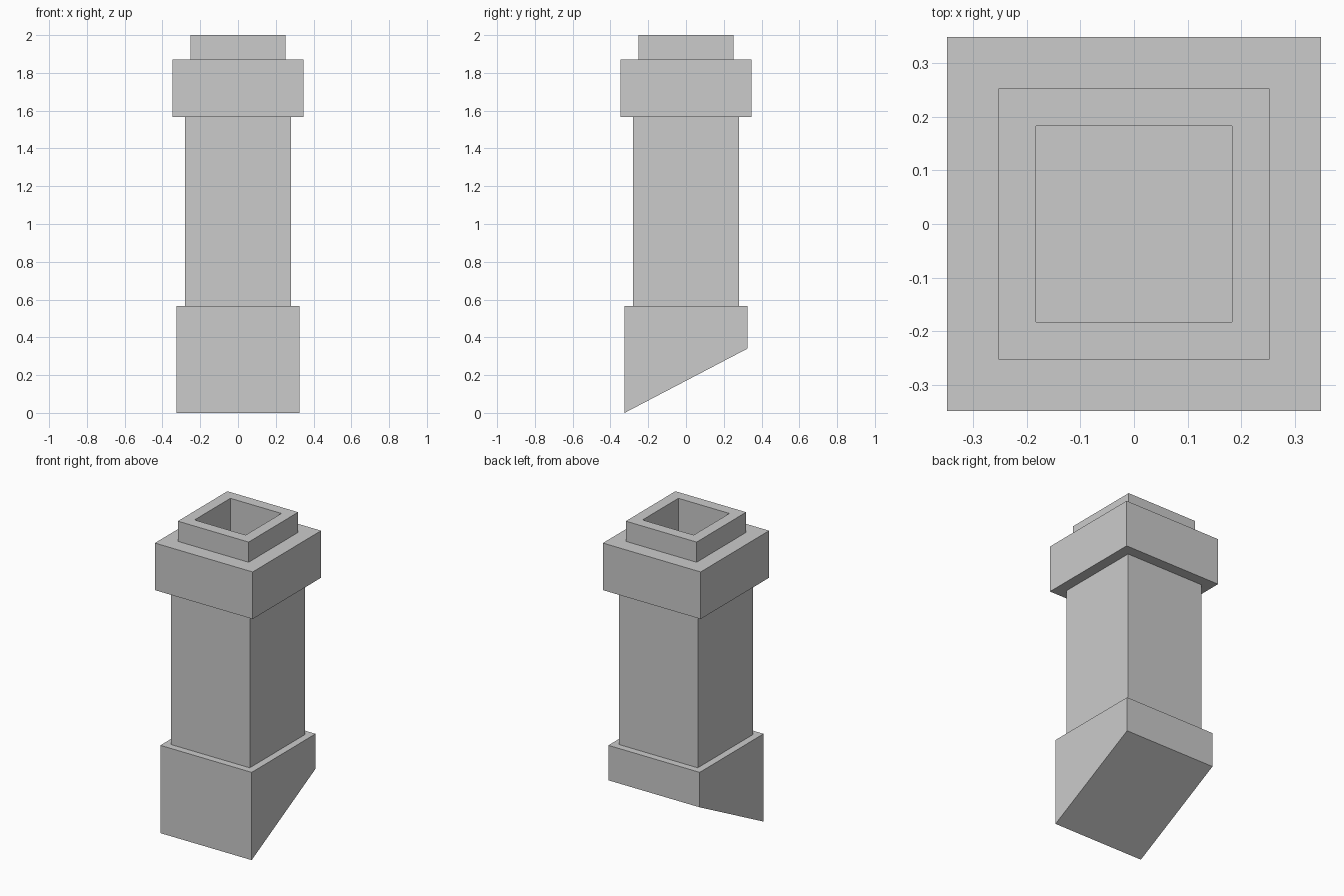
import bpy
import bmesh

cube = bpy.data.objects.get("Cube")
if cube:
    bpy.data.objects.remove(cube, do_unlink=True)

stone = bpy.data.materials.new("grey stone")
stone.use_nodes = True
GREY = (0.6, 0.6, 0.6, 1)
stone.diffuse_color = GREY
stone.node_tree.nodes["Principled BSDF"].inputs["Base Color"].default_value = GREY


def square(bm, half, z):
    corners = ((-1, -1), (1, -1), (1, 1), (-1, 1))
    return [bm.verts.new((x * half, y * half, z)) for x, y in corners]


def bridge(bm, a, b):
    for i in range(4):
        j = (i + 1) % 4
        bm.faces.new((a[i], a[j], b[j], b[i]))


def block(name, half, bottom, top, hole=None, slope=0):
    """Square block, optionally with a square bore or a sloping underside."""
    bm = bmesh.new()
    low, high = square(bm, half, bottom), square(bm, half, top)
    for v in low[2:]:
        v.co.z += slope
    bridge(bm, low, high)
    if hole:
        inner_low, inner_high = square(bm, hole, bottom), square(bm, hole, top)
        bridge(bm, high, inner_high)
        bridge(bm, inner_high, inner_low)
        bridge(bm, inner_low, low)
    else:
        bm.faces.new(low[::-1])
        bm.faces.new(high)
    bmesh.ops.recalc_face_normals(bm, faces=bm.faces[:])
    mesh = bpy.data.meshes.new(name)
    bm.to_mesh(mesh)
    bm.free()
    mesh.materials.append(stone)
    obj = bpy.data.objects.new(name, mesh)
    bpy.context.scene.collection.objects.link(obj)


# Base cut to the roof pitch, shaft, and the hollow collar and flue rim
block("sloped_base", 0.325, 0, 0.565, slope=0.34)
block("shaft", 0.28, 0.565, 1.567)
block("collar", 0.348, 1.567, 1.87, hole=0.182)
block("flue_rim", 0.252, 1.87, 2, hole=0.182)
